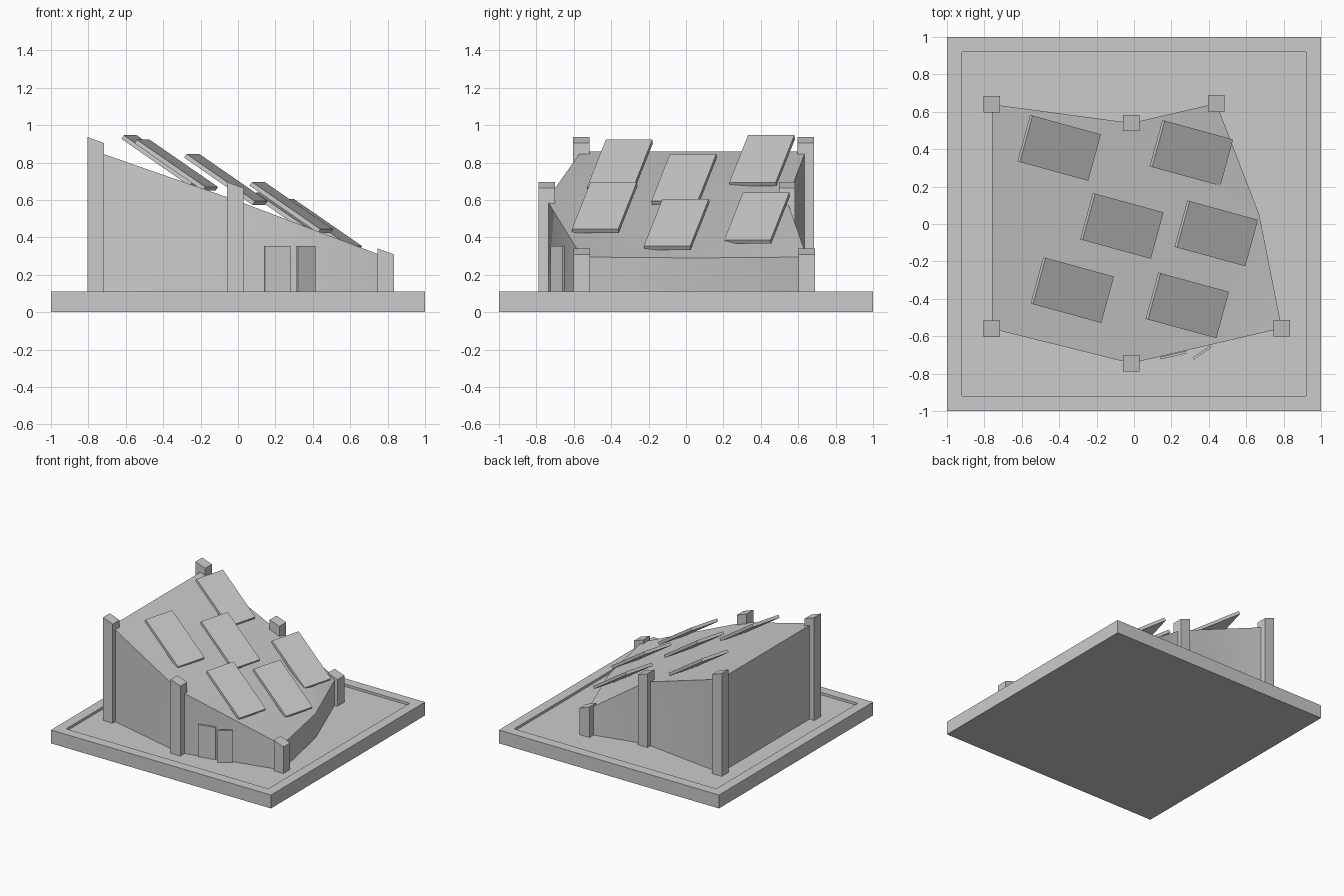
import bpy, bmesh, math
from mathutils import Matrix, Vector

cube = bpy.data.objects.get("Cube")
if cube:
    bpy.data.objects.remove(cube, do_unlink=True)

grey = bpy.data.materials.new("plain grey")
grey.use_nodes = True
grey.diffuse_color = (0.6, 0.6, 0.6, 1)
grey.node_tree.nodes["Principled BSDF"].inputs["Base Color"].default_value = (0.6, 0.6, 0.6, 1)

FLOOR = 0.09   # sunken yard level
SLOPE = 0.36   # roof fall towards +x


def finish(name, bm):
    bmesh.ops.recalc_face_normals(bm, faces=bm.faces)
    mesh = bpy.data.meshes.new(name)
    bm.to_mesh(mesh)
    bm.free()
    mesh.materials.append(grey)
    obj = bpy.data.objects.new(name, mesh)
    bpy.context.collection.objects.link(obj)
    return obj


def box(name, size, matrix, shear=0.0):
    """Box of a given size; shear slopes its top along x."""
    bm = bmesh.new()
    bmesh.ops.create_cube(bm, size=1)
    for v in bm.verts:
        v.co = Vector([c * s for c, s in zip(v.co, size)])
        if v.co.z > 0:
            v.co.z -= shear * v.co.x
    bm.transform(matrix)
    return finish(name, bm)


# Base slab with a sunken yard
bm = bmesh.new()
bmesh.ops.create_cube(bm, size=1, matrix=Matrix.Translation((0, 0, 0.055)) @ Matrix.Diagonal((2, 2, 0.11, 1)))
top = max(bm.faces, key=lambda f: f.calc_center_median().z)
bmesh.ops.inset_region(bm, faces=[top], thickness=0.115)
inner = bmesh.ops.extrude_face_region(bm, geom=[top])
for v in (g for g in inner["geom"] if isinstance(g, bmesh.types.BMVert)):
    v.co.z = FLOOR
bmesh.ops.delete(bm, geom=[top], context='FACES')
finish("base_slab", bm)

# Building: footprint corners with the eave height at each
corners = {
    "back_left": (-0.76, 0.64, 0.86), "front_left": (-0.76, -0.56, 0.86),
    "front_middle": (-0.015, -0.745, 0.6), "front_right": (0.79, -0.557, 0.295),
    "side": (0.67, 0.05, 0.29), "back_right": (0.44, 0.645, 0.295),
    "back_middle": (-0.015, 0.54, 0.6),
}
bm = bmesh.new()
low = {k: bm.verts.new((x, y, FLOOR)) for k, (x, y, z) in corners.items()}
high = {k: bm.verts.new(c) for k, c in corners.items()}
names = list(corners)
for a, b in zip(names, names[1:] + names[:1]):
    bm.faces.new((low[a], low[b], high[b], high[a]))
bm.faces.new(list(low.values()))
for patch in (("back_left", "front_left", "front_middle", "back_middle"),
              ("front_middle", "front_right", "side"),
              ("front_middle", "side", "back_middle"),
              ("back_middle", "side", "back_right")):
    bm.faces.new([high[k] for k in patch])
building = finish("building", bm)
bpy.context.view_layer.objects.active = building
building.select_set(True)
bpy.ops.object.shade_smooth_by_angle(angle=math.radians(30))
building.select_set(False)

# Corner posts with sloped tops
for name, (x, y, z) in corners.items():
    if name != "side":
        z_top = z + 0.06 if "left" in name else z + 0.08 if "middle" in name else z + 0.03
        height = z_top - FLOOR
        box(name + "_post", (0.088, 0.088, height),
            Matrix.Translation((x, y, FLOOR + height / 2)), SLOPE)

# Tilted roof panels
tilt = Matrix.Rotation(math.radians(-15.3), 4, 'Z') @ Matrix.Rotation(math.radians(33.7), 4, 'Y')
centres = [(-0.4, 0.407, 0.81), (0.307, 0.38, 0.503), (-0.065, -0.01, 0.71),
           (0.44, -0.05, 0.47), (-0.33, -0.353, 0.786), (0.285, -0.435, 0.56)]
for i, c in enumerate(centres):
    box(f"roof_panel_{i + 1}", (0.455, 0.257, 0.024), Matrix.Translation(c) @ tilt)

# Double doors, one closed and one ajar
for name, (x0, y0), (x1, y1) in (("closed_door", (0.142, -0.717), (0.279, -0.686)),
                                 ("open_door", (0.316, -0.72), (0.41, -0.655))):
    run = Vector((x1 - x0, y1 - y0))
    place = Matrix.Translation(((x0 + x1) / 2, (y0 + y1) / 2, (FLOOR + 0.355) / 2))
    box(name, (run.length, 0.013, 0.355 - FLOOR),
        place @ Matrix.Rotation(math.atan2(run.y, run.x), 4, 'Z'))
